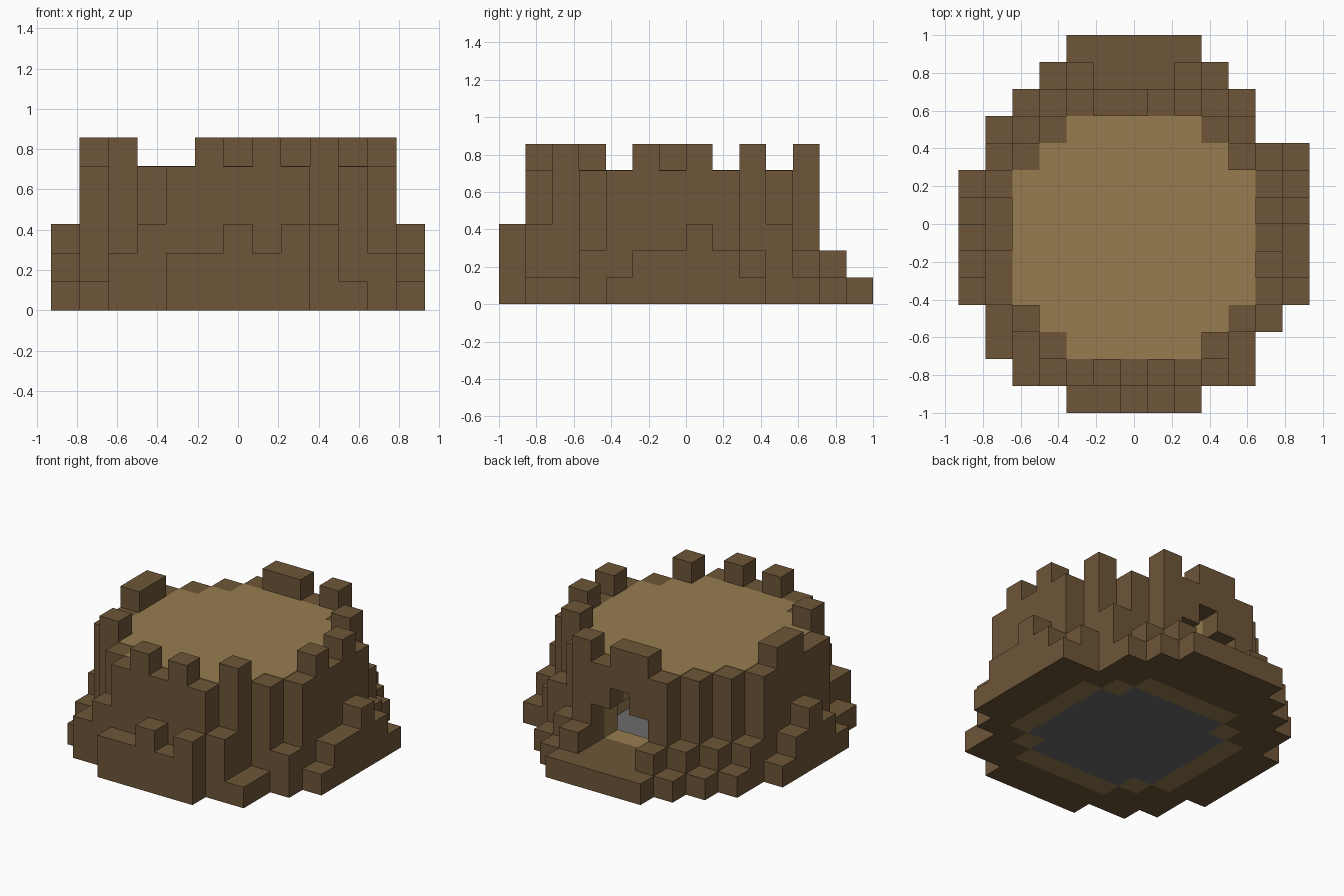
import bpy, bmesh
from mathutils import Vector

cube = bpy.data.objects.get("Cube")
if cube:
    bpy.data.objects.remove(cube)

S = 1 / 7  # block size
# Column heights in blocks, back row first; t marks the roofed room
PLAN = [
    "....11111....",
    "...1211121...",
    "..125665621..",
    ".125ttttt53..",
    ".25ttttttt621",
    "15ttttttttt52",
    "26ttttttttt63",
    "36ttttttttt52",
    "25ttttttttt62",
    "15ttttttttt51",
    ".16ttttttt52.",
    ".125ttttt61..",
    "..235656531..",
    "....22323....",
]


def material(name, rgb):
    m = bpy.data.materials.new(name)
    m.use_nodes = True
    m.diffuse_color = (*rgb, 1)
    m.node_tree.nodes["Principled BSDF"].inputs["Base Color"].default_value = (*rgb, 1)
    return m


brown = material("dark brown", (0.156, 0.093, 0.040))
tan = material("tan", (0.305, 0.202, 0.078))
grey = material("grey", (0.15, 0.15, 0.15))


def block_object(name, cells, mat, height=S):
    """Outer skin of a set of blocks, with flat areas merged."""
    bm = bmesh.new()
    size = Vector((S, S, height))
    for c in cells:
        for axis in range(3):
            for side in (0, 1):
                step = [0, 0, 0]
                step[axis] = 2 * side - 1
                if tuple(a + b for a, b in zip(c, step)) in cells:
                    continue
                u, v = (axis + 1) % 3, (axis + 2) % 3
                loop = []
                for du, dv in ((0, 0), (1, 0), (1, 1), (0, 1)):
                    p = list(c)
                    p[axis] += side
                    p[u] += du
                    p[v] += dv
                    loop.append(bm.verts.new(Vector(p) * size - Vector((6.5 * S, 1, 0))))
                bm.faces.new(loop if side else loop[::-1])
    bmesh.ops.remove_doubles(bm, verts=bm.verts, dist=0.001)
    bmesh.ops.dissolve_limit(bm, angle_limit=0.01, verts=bm.verts, edges=bm.edges)
    me = bpy.data.meshes.new(name)
    bm.to_mesh(me)
    bm.free()
    me.materials.append(mat)
    ob = bpy.data.objects.new(name, me)
    bpy.context.collection.objects.link(ob)
    return ob


# Sort the plan into wall columns and room cells
wall, room = set(), set()
for j, row in enumerate(reversed(PLAN)):
    for i, h in enumerate(row):
        if h == "t":
            room.add((i, j))
        elif h != ".":
            wall |= {(i, j, k) for k in range(int(h))}

inside = {(i, j) for i, j in room
          if {(i + 1, j), (i - 1, j), (i, j + 1), (i, j - 1)} <= room}
lining = {(i, j, k) for i, j in room - inside for k in range(5)}
lining |= {(i, j, 4) for i, j in room}

# Arched doorway through the back wall and its lining
door = {(i, j, k) for i in (5, 6, 7) for j in (10, 11) for k in (1, 2)}
door |= {(6, 10, 3), (6, 11, 3)}

block_object("outer_wall", wall - door, brown)
block_object("room_lining_and_roof", lining - door, tan)
block_object("room_floor", {(i, j, 0) for i, j in inside}, grey, 0.01)

# Thin roof plate just over the wall joint
roof = block_object("roof_plate", {(i, j, 0) for i, j in room}, tan, 0.003)
roof.location.z = 5 * S
